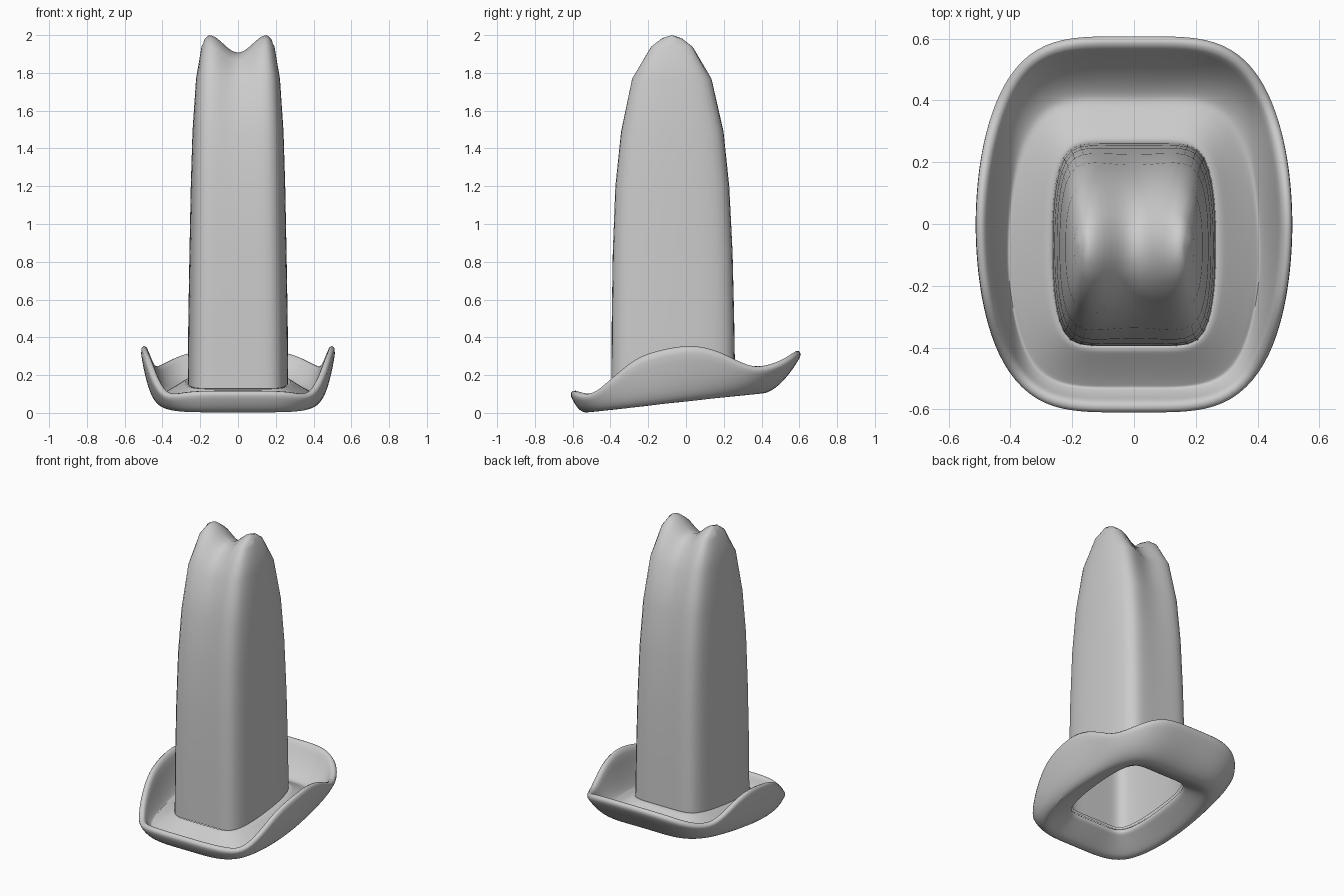
import bpy, bmesh, math

if "Cube" in bpy.data.objects:
    bpy.data.objects.remove(bpy.data.objects["Cube"])

N = 64


def unit_ring(p, q):
    # Rounded-rectangle outline |x|^p + |y|^q = 1, sampled by direction
    pts = []
    for i in range(N):
        a = 2 * math.pi * i / N
        c, s = math.cos(a), math.sin(a)
        lo, hi = 0.0, 2.0
        for _ in range(40):
            r = (lo + hi) / 2
            if abs(r * c) ** p + abs(r * s) ** q < 1:
                lo = r
            else:
                hi = r
        pts.append((lo * c, lo * s))
    return pts


def lerp_table(table, v):
    # Catmull-Rom lookup between table points
    v = min(max(v, table[0][0]), table[-1][0])
    n = len(table)

    def slope(i):
        a, b = table[max(i - 1, 0)], table[min(i + 1, n - 1)]
        return (b[1] - a[1]) / (b[0] - a[0])

    for i in range(n - 1):
        (a, fa), (b, fb) = table[i], table[i + 1]
        if v <= b:
            h = b - a
            t = (v - a) / h
            return (fa * (1 + 2 * t) * (1 - t) ** 2 + slope(i) * h * t * (1 - t) ** 2
                    + fb * t * t * (3 - 2 * t) + slope(i + 1) * h * t * t * (t - 1))
    return table[-1][1]


def loft(name, rings):
    verts = [p for ring in rings for p in ring]
    faces = []
    for k in range(len(rings) - 1):
        for i in range(N):
            j = (i + 1) % N
            faces.append((k * N + i, k * N + j, (k + 1) * N + j, (k + 1) * N + i))
    me = bpy.data.meshes.new(name)
    me.from_pydata(verts, [], faces)
    ob = bpy.data.objects.new(name, me)
    bpy.context.collection.objects.link(ob)
    return ob


def finish(ob, angle):
    bpy.ops.object.select_all(action='DESELECT')
    ob.select_set(True)
    bpy.context.view_layer.objects.active = ob
    bpy.ops.object.shade_smooth_by_angle(angle=math.radians(angle))


crown_unit = unit_ring(8, 2.28)
rim_unit = unit_ring(4.3, 1.95)


def floor_z(y):
    # Tilted plane the hat rests along
    return 0.058 + 0.1 * y


# Tall crown: height, front y, back y, half width, pinch amount
levels = [
    (0.15, -0.395, 0.260, 0.266, 0.0),
    (0.50, -0.393, 0.255, 0.263, 0.0),
    (0.85, -0.388, 0.247, 0.257, 0.03),
    (1.20, -0.375, 0.230, 0.250, 0.12),
    (1.49, -0.345, 0.200, 0.241, 0.30),
    (1.77, -0.288, 0.138, 0.222, 0.60),
    (1.94, -0.190, 0.040, 0.193, 0.90),
    (1.985, -0.13, -0.02, 0.184, 1.0),
    (2.00, -0.075, -0.075, 0.178, 1.0),
]
rings = []
for k, (z, yf, yb, w, pinch) in enumerate(levels):
    ring = []
    for ux, uy in crown_unit:
        x = w * ux
        valley = math.cos(math.pi / 2 * min(1, abs(x) / 0.155)) ** 2
        edge = max(0, (abs(x) - 0.155) / 0.02) * 0.02 if z > 1.95 else 0
        y = (yf + yb) / 2 + (yb - yf) / 2 * uy * (1 - 0.13 * pinch * (1 - pinch * 0.5) * valley)
        zz = z - 0.092 * valley * pinch ** 2 - edge
        if k == 0:
            zz = floor_z(y) + 0.11
        ring.append((x, y, zz))
    rings.append(ring)
crown = loft("crown", rings)
# Close the top ridge
bm = bmesh.new()
bm.from_mesh(crown.data)
bmesh.ops.remove_doubles(bm, verts=bm.verts, dist=0.0005)
bmesh.ops.recalc_face_normals(bm, faces=bm.faces)
bm.to_mesh(crown.data)
bm.free()
mod = crown.modifiers.new("thickness", 'SOLIDIFY')
mod.thickness = 0.02
mod.offset = -1
mod.use_rim = False
finish(crown, 50)

# Curled brim: rim height as a function of y, swept out from the crown
rim_height = [(-0.61, 0.138), (-0.50, 0.118), (-0.38, 0.215), (-0.25, 0.315), (0.0, 0.372),
              (0.15, 0.348), (0.30, 0.275), (0.38, 0.252), (0.50, 0.28), (0.61, 0.345)]
rings = []
STEPS = 12
for k in range(STEPS + 1):
    s = k / STEPS
    ring = []
    for (cx, cy), (rx, ry) in zip(crown_unit, rim_unit):
        x0, y0 = 0.255 * cx, -0.067 + 0.318 * cy
        x1, y1 = 0.500 * rx, 0.60 * ry
        sideways = rx * rx
        start = 0.52 - 0.12 * ry
        rise = max(0, (s - start) / (1 - start)) ** 1.7
        # steeper flank where the rim is lifted at the sides
        out = s + (0.1 + 0.3 * sideways) * s * (1 - s)
        x, y = x0 + (x1 - x0) * out, y0 + (y1 - y0) * out
        base = floor_z(y) + 0.022 + 0.085 * max(0, 1 - s / start) ** 1.25
        ring.append((x, y, base + (lerp_table(rim_height, y1) - floor_z(y1) - 0.032) * rise))
    rings.append(ring)
# Set the lowest point of the brim on the ground
low = min(p[2] for r in rings for p in r) - 0.02
rings = [[(x, y, z - low * max(0, min(1, (0.3 - y) / 0.6))) for x, y, z in r] for r in rings]
brim = loft("brim", rings)
mod = brim.modifiers.new("thickness", 'SOLIDIFY')
mod.thickness = 0.042
mod.offset = 0
mod.use_rim = True
mod = brim.modifiers.new("smooth", 'SUBSURF')
mod.levels = mod.render_levels = 1
finish(brim, 60)
